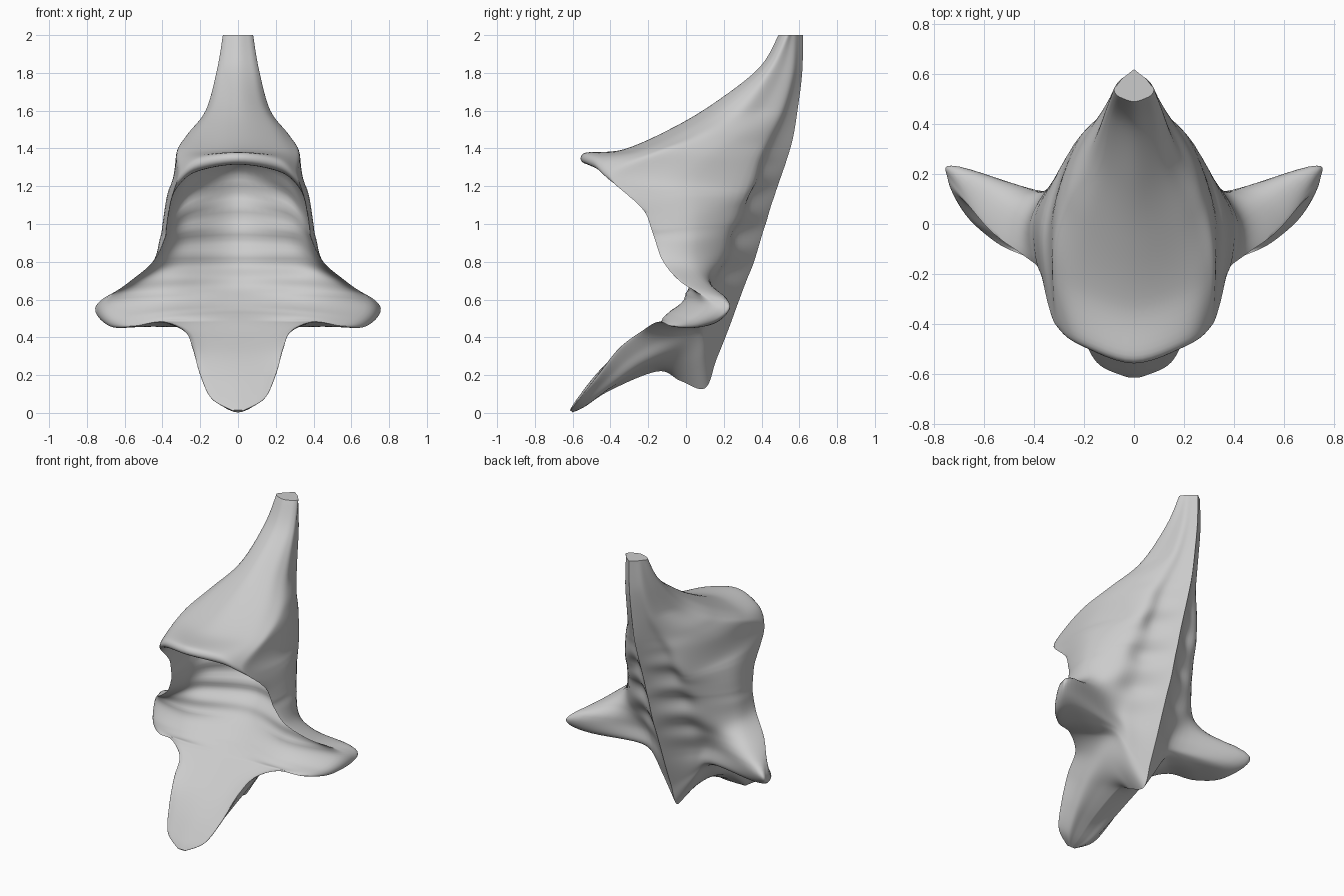
import bpy
import bmesh
import math
from mathutils import Vector

default_cube = bpy.data.objects.get("Cube")
if default_cube:
    bpy.data.objects.remove(default_cube, do_unlink=True)

ROW_STEPS = 8
SECTION_STEPS = 6
FIRST_THROAT_ROW = 6.5

# Guide curves running from the cut neck down to the tongue tip.
# Centre line of the front: hood crest, lip, throat roof and floor, tongue (y, z)
front_line = [(.49, 2), (.39, 1.83), (.17, 1.655), (-.06, 1.515), (-.33, 1.395), (-.54, 1.375),
              (-.49, 1.315), (-.03, 1.4), (.25, 1.26), (.24, 1), (.19, .8), (.13, .7),
              (.05, .61), (-.03, .55), (-.08, .52), (-.14, .48), (-.22, .42), (-.37, .31),
              (-.48, .2), (-.58, .07), (-.615, .015)]
# Centre line of the back: keel, tail notch, tongue underside (y, z)
keel_line = [(.62, 2), (.615, 1.8), (.59, 1.6), (.565, 1.45), (.53, 1.33), (.485, 1.2),
             (.465, 1.14), (.445, 1.08), (.425, 1.01), (.405, .95), (.36, .8), (.32, .7),
             (.275, .58), (.22, .43), (.16, .28), (.1, .13), (-.03, .17), (-.15, .22),
             (-.4, .12), (-.54, .03), (-.6, .003)]
# Outer rim: hood shoulder, mouth edge, wing tip, tongue edge (x, y, z)
rim_line = [(.08, .54, 2), (.11, .46, 1.82), (.17, .3, 1.6), (.27, .12, 1.47), (.325, -.1, 1.38),
            (.325, -.33, 1.25), (.355, -.265, 1.14), (.37, -.21, 1.05), (.38, -.185, .98),
            (.39, -.165, .92), (.45, -.12, .8), (.58, -.02, .69), (.745, .19, .56),
            (.68, .07, .46), (.55, -.06, .455), (.4, -.14, .48), (.28, -.23, .43),
            (.24, -.35, .34), (.2, -.46, .2), (.14, -.56, .075), (.03, -.612, .012)]
# Back edge of the flank (x, y, z)
flank_line = [(.05, .58, 2), (.07, .56, 1.8), (.1, .5, 1.6), (.15, .42, 1.45), (.2, .37, 1.35),
              (.24, .32, 1.2), (.25, .3, 1.14), (.26, .27, 1.08), (.27, .245, 1.01),
              (.28, .22, .95), (.3, .18, .8), (.3, .14, .7), (.3, .11, .59), (.26, .11, .5),
              (.23, .09, .46), (.2, .05, .42), (.19, -.06, .35), (.17, -.25, .25),
              (.13, -.4, .14), (.08, -.53, .04), (.02, -.6, .004)]


def spline_point(a, b, c, d, t):
    """Smooth interpolation between b and c."""
    return 0.5 * (2 * b + (c - a) * t + (2 * a - 5 * b + 4 * c - d) * t * t
                  + (3 * b - a - 3 * c + d) * t ** 3)


def resample(points, steps, mirrored_start=False):
    """Return a dense smooth curve through the given points."""
    start = points[0].copy()
    if mirrored_start:
        start = Vector((-points[1].x, points[1].y, points[1].z))
    padded = [start] + points + [points[-1].copy()]
    dense = []
    for i in range(len(points) - 1):
        for s in range(steps):
            dense.append(spline_point(*padded[i:i + 4], s / steps))
    dense.append(points[-1].copy())
    return dense


def blend(a, b, fx, fy, fz):
    return Vector((a.x + (b.x - a.x) * fx, a.y + (b.y - a.y) * fy, a.z + (b.z - a.z) * fz))


def ramp(value, low, high):
    return min(1, max(0, (value - low) / (high - low)))


def rib(z, depth, spacing):
    """Soft horizontal folds, fading out above and below the throat."""
    fade = ramp(z, .5, .75) * (1 - ramp(z, 1.2, 1.35))
    return depth * fade * math.sin(z * math.tau / spacing)


def cross_section(front, rim, flank, keel, position):
    """Half section from the front centre, round the rim, to the keel."""
    wing = ramp(rim.x, .42, .7)
    floor_side = blend(front, rim, .62 - .1 * wing, .3, .22)
    floor_side.y -= .1 * wing
    inner_wall = blend(front, rim, .9, .6, .65)
    inner_wall.y -= .05 * wing
    outer_wall = blend(rim, flank, .5 - .4 * wing, .5, .5)
    outer_wall.x += .07 * (1 - wing) * ramp(rim.z, .5, .9) * (1 - ramp(rim.z, 1.2, 1.6))
    outer_wall.y += .08 * wing
    valley = blend(flank, keel, .5, .5, .5)
    valley.y -= .13 * flank.x * ramp(keel.z, .2, .5) * (1 - ramp(keel.z, 1.4, 1.8))
    if position > FIRST_THROAT_ROW:
        front.y += rib(front.z, .01, .125)
        floor_side.y += rib(floor_side.z, .01, .125)
    valley.y += rib(valley.z, .012, .2)
    points = [front, floor_side, inner_wall, rim, outer_wall, flank, valley, keel]
    return resample(points, SECTION_STEPS, mirrored_start=True)


def guide(points):
    full = [Vector(p) if len(p) == 3 else Vector((0, *p)) for p in points]
    return resample(full, ROW_STEPS)


# Loft the half body through the guides
bm = bmesh.new()
rows = []
guides = zip(guide(front_line), guide(rim_line), guide(flank_line), guide(keel_line))
for index, (front, rim, flank, keel) in enumerate(guides):
    section = cross_section(front, rim, flank, keel, index / ROW_STEPS)
    rows.append([bm.verts.new(p) for p in section])
for upper, lower in zip(rows, rows[1:]):
    for i in range(len(upper) - 1):
        bm.faces.new((upper[i], upper[i + 1], lower[i + 1], lower[i]))

# Flat cut at the neck and closed tongue tip
bm.faces.new(rows[0])
bm.faces.new(rows[-1])
bmesh.ops.recalc_face_normals(bm, faces=bm.faces)
# Make sure the neck cut faces upward
bm.normal_update()
neck = max(bm.faces, key=lambda f: f.calc_center_median().z)
if neck.normal.z < 0:
    bmesh.ops.reverse_faces(bm, faces=bm.faces)

mesh = bpy.data.meshes.new("hooded_body")
bm.to_mesh(mesh)
bm.free()
body = bpy.data.objects.new("hooded_body", mesh)
bpy.context.collection.objects.link(body)

# Plain grey surface
grey = bpy.data.materials.new("plain_grey")
grey.use_nodes = True
colour = (.6, .6, .6, 1)
grey.diffuse_color = colour
grey.node_tree.nodes["Principled BSDF"].inputs["Base Color"].default_value = colour
mesh.materials.append(grey)

# Mirror the half across the centre and smooth it
mirror = body.modifiers.new("mirror", 'MIRROR')
mirror.use_clip = True
mirror.merge_threshold = .0005
bpy.ops.object.select_all(action='DESELECT')
body.select_set(True)
bpy.context.view_layer.objects.active = body
bpy.ops.object.modifier_apply(modifier=mirror.name)
bpy.ops.object.shade_smooth_by_angle(angle=math.radians(45))
